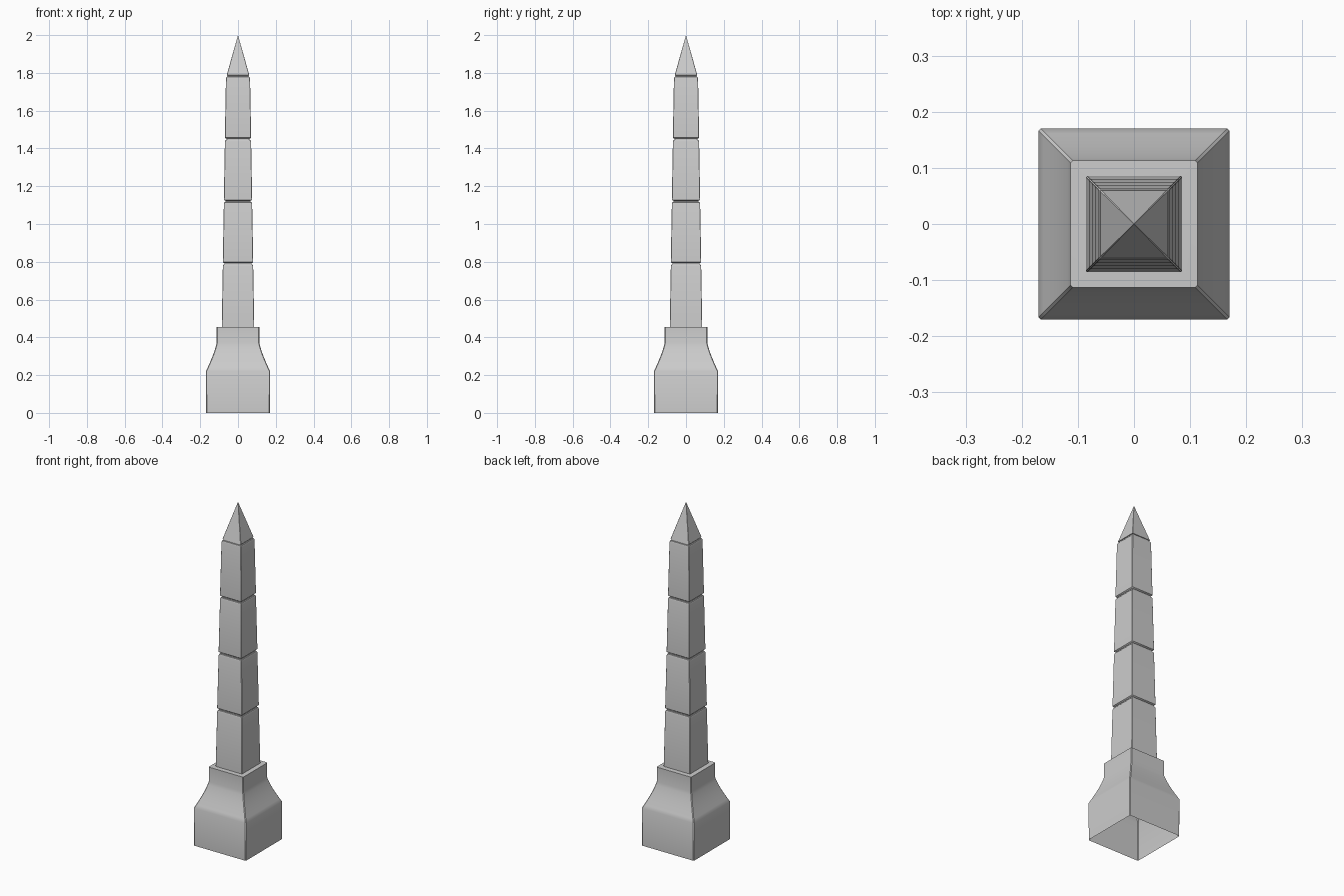
import bpy, bmesh, math

if "Cube" in bpy.data.objects:
    bpy.data.objects.remove(bpy.data.objects["Cube"])


def loft(name, profile, chamfer, cap_top=False):
    """Stack chamfered square rings given as (half width, z)."""
    bm = bmesh.new()
    rings = []
    for h, z in profile:
        if h == 0:
            rings.append([bm.verts.new((0, 0, z))])
            continue
        c = h - chamfer
        pts = [(h, -c), (h, c), (c, h), (-c, h), (-h, c), (-h, -c), (-c, -h), (c, -h)]
        rings.append([bm.verts.new((x, y, z)) for x, y in pts])
    for a, b in zip(rings, rings[1:]):
        for i in range(8):
            j = (i + 1) % 8
            if len(b) == 1:
                bm.faces.new((a[i], a[j], b[0]))
            else:
                bm.faces.new((a[i], a[j], b[j], b[i]))
    if cap_top:
        bm.faces.new(rings[-1])
    mesh = bpy.data.meshes.new(name)
    bm.to_mesh(mesh)
    bm.free()
    obj = bpy.data.objects.new(name, mesh)
    bpy.context.collection.objects.link(obj)
    bpy.context.view_layer.objects.active = obj
    obj.select_set(True)
    bpy.ops.object.shade_smooth_by_angle(angle=math.radians(35))
    obj.select_set(False)


# Pedestal: block, concave shoulder and neck, open underneath
shoulder = []
for i in range(9):
    a = math.radians(60) * i / 8
    shoulder.append((0.113 + 0.057 * (1 - math.sin(a) / math.sin(math.radians(60))),
                     0.22 + 0.15 * i / 8))
loft("pedestal", [(0.169, 0)] + shoulder + [(0.113, 0.455), (0.085, 0.456)], 0.004, cap_top=True)

# Tapered shaft: four blocks separated by narrow grooves, then the pointed cap
def width(z):
    return 0.086 - 0.022 * (z - 0.455) / 1.325


shaft = [(width(0.455), 0.455)]
for z in (0.79, 1.12, 1.45, 1.784):
    w = width(z)
    shaft += [(w, z - 0.013), (w - 0.003, z - 0.005), (w - 0.008, z - 0.004), (w - 0.008, z + 0.003)]
    if z < 1.7:
        shaft += [(w - 0.004, z + 0.004), (w, z + 0.008)]
shaft += [(0.060, 1.788), (0, 2.0)]
loft("shaft_and_point", shaft, 0.002)
